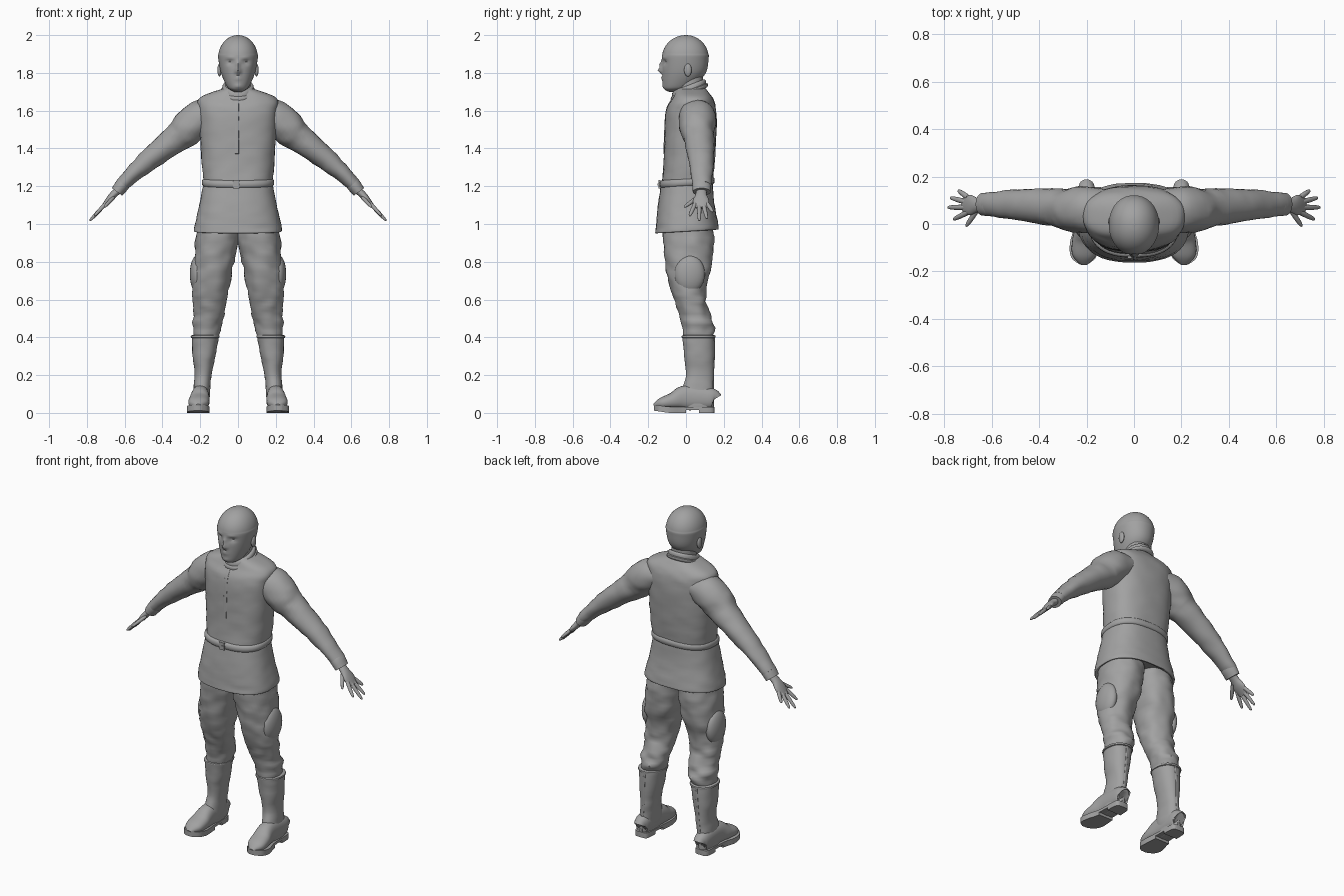
import bpy, bmesh, math
from mathutils import Vector, noise

if "Cube" in bpy.data.objects:
    bpy.data.objects.remove(bpy.data.objects["Cube"])

grey = bpy.data.materials.new("plain grey")
grey.use_nodes = True
color = (.36, .36, .36, 1)
grey.diffuse_color = color
grey.node_tree.nodes["Principled BSDF"].inputs["Base Color"].default_value = color
X, Y, Z = Vector((1, 0, 0)), Vector((0, 1, 0)), Vector((0, 0, 1))


def finish(name, bm, angle=50):
    """Turn a bmesh into a grey, smooth-shaded object."""
    bmesh.ops.recalc_face_normals(bm, faces=bm.faces)
    mesh = bpy.data.meshes.new(name)
    bm.to_mesh(mesh)
    bm.free()
    obj = bpy.data.objects.new(name, mesh)
    bpy.context.collection.objects.link(obj)
    mesh.materials.append(grey)
    bpy.ops.object.select_all(action="DESELECT")
    obj.select_set(True)
    bpy.context.view_layer.objects.active = obj
    bpy.ops.object.shade_smooth_by_angle(angle=math.radians(angle))


def smooth(rows, steps):
    """Catmull-Rom interpolation of every column."""
    out = []
    last = len(rows) - 1
    for i in range(last):
        before, start, end, after = [rows[max(0, min(last, i + k))] for k in (-1, 0, 1, 2)]
        for s in range(steps):
            t = s / steps
            out.append([b + t / 2 * (c - a + t * (2*a - 5*b + 4*c - d + t * (3*b - a - 3*c + d)))
                        for a, b, c, d in zip(before, start, end, after)])
    return out + [list(rows[last])]


def skin(name, rings, side=1, shape=None, wrinkle=0):
    """Join closed rings of points into a capped skin, flipped in x if side is -1."""
    bm = bmesh.new()
    loops = []
    for ring in rings:
        mid = sum(ring, Vector((0, 0, 0))) / len(ring)
        loop = []
        for p in ring:
            if wrinkle:
                p = p + (p - mid).normalized() * wrinkle * noise.noise(Vector((p.x, p.y, p.z * 2)) * 14)
            if shape:
                p = shape(p)
            loop.append(bm.verts.new((p.x * side, p.y, p.z)))
        loops.append(loop)
    for low, high in zip(loops, loops[1:]):
        for i in range(len(low)):
            bm.faces.new((low[i - 1], low[i], high[i], high[i - 1]))
    bm.faces.new(loops[0])
    bm.faces.new(loops[-1])
    finish(name, bm)


def oval(mid, u, v, width, height, power, count):
    """A ring of points on a superellipse."""
    points = []
    for i in range(count):
        c, d = math.cos(math.tau * i / count), math.sin(math.tau * i / count)
        points.append(mid + u * width * math.copysign(abs(c) ** (2 / power), c)
                      + v * height * math.copysign(abs(d) ** (2 / power), d))
    return points


def stack(name, rows, power=2.2, tilt=0, steps=6, count=48, **options):
    """Level rings from rows of z, x min, x max, y min, y max."""
    rings = []
    for z, left, right, front, back in smooth(rows, steps):
        mid = Vector(((left + right) / 2, (front + back) / 2, z))
        ring = oval(mid, X, Y, (right - left) / 2, (back - front) / 2, power, count)
        rings.append([p + Z * tilt * p.y for p in ring])
    skin(name, rings, **options)


def sweep(name, rows, across, power=2, steps=6, count=24, **options):
    """Rings square to a path, from rows of x, y, z, radius across, other radius."""
    rows = smooth(rows, steps)
    path = [Vector(row[:3]) for row in rows]
    rings = []
    for i, row in enumerate(rows):
        along = path[min(i + 1, len(path) - 1)] - path[max(i - 1, 0)]
        v = along.cross(across).normalized()
        rings.append(oval(path[i], v.cross(along).normalized(), v, row[3], row[4], power, count))
    skin(name, rings, **options)


def even(rows):
    """Rows of z, half width, y min, y max, made symmetrical."""
    return [(z, -w, w, front, back) for z, w, front, back in rows]


def band(name, z, height, left, right, front, back, **options):
    """A level strap with rounded rims."""
    rows = [(z + height * k, left + rim, right - rim, front + rim, back - rim)
            for k, rim in ((0, .01), (.2, 0), (.8, 0), (1, .01))]
    stack(name, rows, steps=2, **options)


def solid(name, create, mid, scale, **options):
    """A primitive placed and scaled in all three axes."""
    bm = bmesh.new()
    create(bm, **options)
    for v in bm.verts:
        v.co = Vector(mid) + Vector([a * b for a, b in zip(v.co, scale)])
    finish(name, bm)


def ball(name, mid, scale):
    solid(name, bmesh.ops.create_uvsphere, mid, scale, u_segments=24, v_segments=16, radius=1)


def box(name, mid, scale):
    solid(name, bmesh.ops.create_cube, mid, scale, size=1)


# Tunic: body, flared skirt, belt and front closure
torso = even([(1.2, .18, -.13, .14), (1.3, .19, -.12, .15), (1.45, .2, -.115, .16),
              (1.6, .21, -.105, .16), (1.67, .2, -.07, .14), (1.72, .07, -.05, .1)])
stack("tunic_body", torso, power=2.5, wrinkle=.004)
skirt = even([(.98, .2, -.13, .14), (.96, .23, -.16, .17), (.99, .23, -.16, .17),
              (1.1, .205, -.15, .15), (1.23, .18, -.13, .14)])
stack("tunic_skirt", skirt, power=2.5, tilt=.06, wrinkle=.003)
band("belt", 1.2, .04, -.19, .19, -.14, .15, power=2.5, tilt=.07)
box("buckle_plate", (-.01, -.14, 1.21), (.035, .01, .045))
box("buckle_pin", (0, -.145, 1.21), (.02, .01, .01))
closure = [(-.006, front, z, .01, .002) for z, *_, front, back in smooth(torso, 6) if 1.36 < z < 1.69]
sweep("front_closure", closure, X, power=5, steps=1)

# Neck and standing collar
stack("neck", even([(1.66, .07, -.05, .09), (1.8, .065, -.05, .09)]))
band("collar", 1.68, .05, -.083, .083, -.073, .105, tilt=.38)
band("collar_fold", 1.68, .025, -.09, .09, -.08, .115, tilt=.38)

# Head: jaw rows, a domed crown and a sculpted face
jaw = [(1.7, .02, -.09, -.03), (1.71, .04, -.11, 0), (1.73, .06, -.12, .04), (1.8, .09, -.125, .105)]
arcs = [math.radians(a) for a in range(0, 90, 11)]
crown = [(1.88 + .12 * math.sin(a), .105 * math.cos(a), -.127 * math.cos(a), .12 * math.cos(a)) for a in arcs]
# Bumps: x, z, x spread, z spread, push along y
bumps = [(0, 1.81, .014, .011, -.026), (0, 1.84, .01, .02, -.016), (.015, 1.806, .007, .007, -.007),
         (.043, 1.857, .02, .012, .013), (.04, 1.88, .026, .008, -.004),
         (0, 1.774, .02, .006, -.008), (0, 1.756, .02, .006, -.007), (0, 1.73, .02, .01, -.006)]


def face(p):
    p = p.copy()
    if p.y < -.02:
        p.y += sum(push * math.exp(-((abs(p.x) - x) / wide) ** 2 - ((p.z - z) / tall) ** 2)
                   for x, z, wide, tall, push in bumps)
    return p


stack("head", even(jaw + crown), power=2.1, count=96, shape=face)

# Boot and sole shapes
shaft = [(.41, .1, .245, -.02, .15), (.3, .12, .24, -.01, .15), (.2, .14, .23, 0, .145),
         (.1, .15, .24, -.03, .145), (.03, .16, .24, -.03, .145)]
back_seam = [((left + right) / 2, back, z, .007, .003) for z, left, right, front, back in shaft]
outline = smooth([(.15, .185, .22), (.13, .16, .245), (0, .155, .25), (-.08, .15, .27),
                  (-.14, .16, .265), (-.17, .195, .23)], 4)


def sole_part(name, side, front, back, low, high):
    """A slab cut from the sole outline, lifted at the toe."""
    rows = [row for row in outline if front < row[0] < back]
    edge = [Vector((a, y, 0)) for y, a, b in rows] + [Vector((b, y, 0)) for y, a, b in reversed(rows)]
    skin(name, [[p + Z * (h + .15 * max(0, -.09 - p.y)) for p in edge] for h in (low, high)], side)


# Fingers: reach along the hand, spread along y
fingers = {"little_finger": (.06, .03), "ring_finger": (.11, .02),
           "middle_finger": (.125, 0), "index_finger": (.09, -.03), "thumb": (.07, -.07)}
reach_way = Vector((.68, 0, -.73))

for side, tag in ((1, "left_"), (-1, "right_")):
    # Face details
    ball(tag + "eye", (side * .043, -.088, 1.856), (.016, .012, .009))
    ball(tag + "ear", (side * .098, .01, 1.815), (.011, .02, .034))

    # Sleeve and cuff
    sleeve = [(.1, .06, 1.59, .08, .07), (.2, .06, 1.56, .1, .095), (.27, .06, 1.5, .09, .09),
              (.33, .07, 1.45, .08, .075), (.49, .08, 1.325, .065, .054), (.62, .083, 1.2, .047, .034)]
    sweep(tag + "sleeve", sleeve, Y, wrinkle=.006, side=side)
    cuff = [(.6, .083, 1.22, .046, .033), (.61, .083, 1.21, .05, .038), (.64, .083, 1.17, .047, .034)]
    sweep(tag + "cuff", cuff, Y, steps=2, side=side)

    # Hand with splayed fingers
    palm = [(.62, .085, 1.19, .027, .02), (.66, .08, 1.155, .03, .019),
            (.69, .08, 1.12, .043, .016), (.72, .08, 1.085, .03, .008)]
    sweep(tag + "palm", palm, Y, side=side)
    for i, (finger, (reach, spread)) in enumerate(fingers.items()):
        root = Vector((.7, .112 - .021 * i, 1.108))
        if finger == "thumb":
            root = Vector((.66, .06, 1.14))
        tip = reach_way * reach + Y * spread
        rows = [(*(root + tip * t), .011 * thin, .01 * thin) for t, thin in ((0, 1), (.5, 1), (.9, .7), (1, .2))]
        sweep(tag + finger, rows, Y, count=12, side=side)

    # Trousers and thigh pocket
    leg = [(1.05, 0, .19, -.11, .12), (.95, -.01, .22, -.125, .145), (.8, .02, .23, -.11, .14),
           (.65, .05, .24, -.08, .105), (.54, .07, .235, -.04, .12), (.45, .09, .235, -.02, .15),
           (.36, .12, .23, 0, .13)]
    stack(tag + "trouser_leg", leg, wrinkle=.011, side=side)
    ball(tag + "thigh_pocket", (side * .215, .02, .735), (.04, .08, .1))

    # Boot shaft, foot, back seam, sole and heel
    stack(tag + "boot_shaft", shaft, wrinkle=.003, side=side)
    band(tag + "boot_rim", .395, .017, .098, .249, -.022, .155, side=side)
    sweep(tag + "boot_seam", back_seam, X, side=side)
    foot = [(.2, .15, .07, .03, .04), (.2, .13, .075, .043, .058), (.2, 0, .08, .047, .066),
            (.205, -.07, .063, .055, .044), (.21, -.13, .05, .05, .03), (.21, -.17, .037, .015, .01)]
    sweep(tag + "boot_foot", foot, X, power=2.3, side=side)
    sole_part(tag + "sole", side, -1, 1, .016, .032)
    sole_part(tag + "front_tread", side, -1, .01, 0, .018)
    sole_part(tag + "heel", side, .05, 1, 0, .018)
